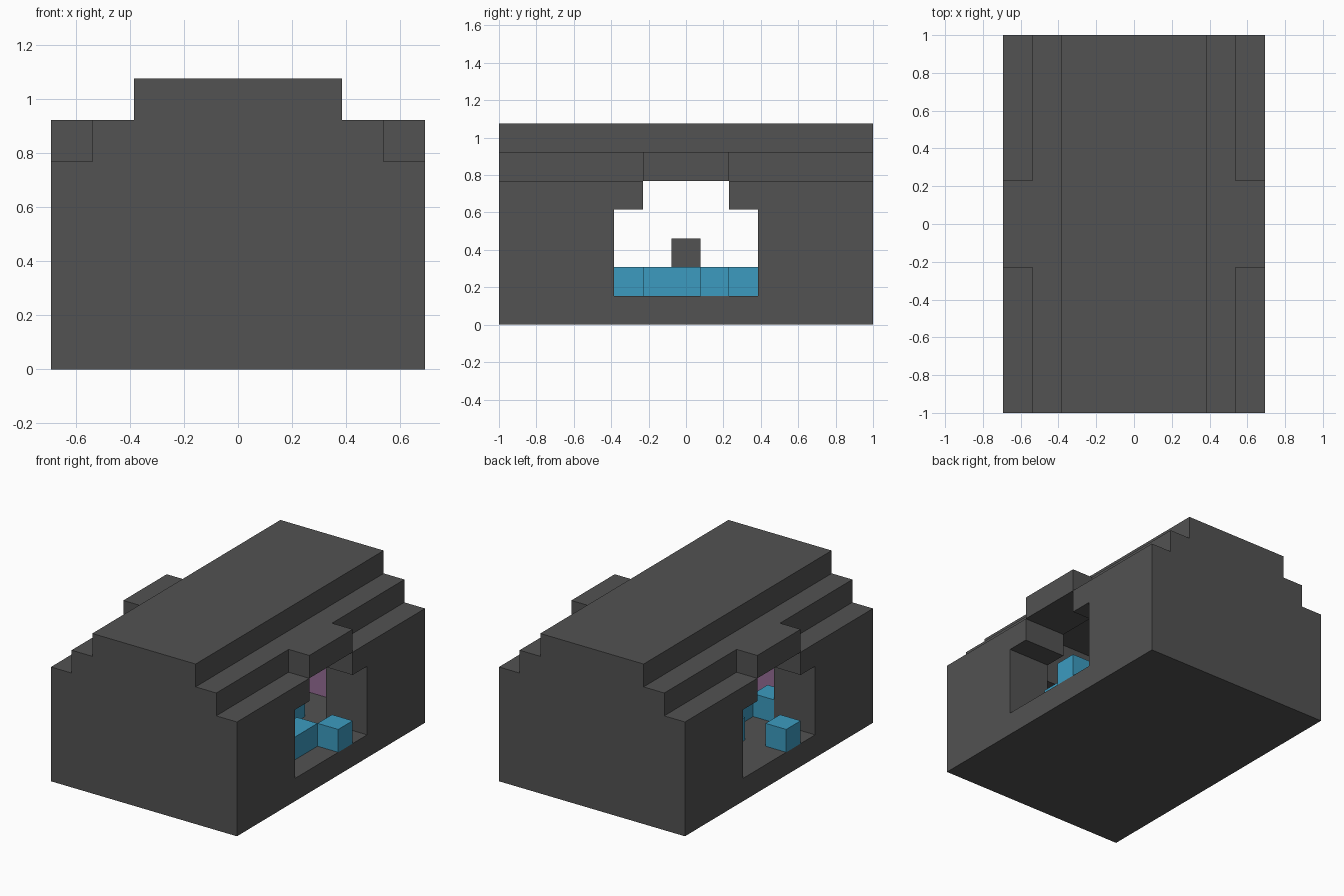
import bpy
import bmesh
from mathutils import Vector

cube = bpy.data.objects.get("Cube")
if cube:
    bpy.data.objects.remove(cube, do_unlink=True)

U = 2 / 13  # one building block
ORIGIN = Vector((4.5, 6.5, 0))  # centre of the 9 x 13 block plan


def material(name, color):
    mat = bpy.data.materials.new(name)
    mat.use_nodes = True
    mat.diffuse_color = (*color, 1)
    mat.node_tree.nodes["Principled BSDF"].inputs["Base Color"].default_value = (*color, 1)
    return mat


STONE = material("dark grey stone", (0.085, 0.085, 0.085))
BLUE = material("light blue", (0.045, 0.33, 0.53))
MAUVE = material("mauve", (0.30, 0.15, 0.30))


def finish(name, bm, mat):
    bmesh.ops.recalc_face_normals(bm, faces=bm.faces)
    mesh = bpy.data.meshes.new(name)
    bm.to_mesh(mesh)
    bm.free()
    obj = bpy.data.objects.new(name, mesh)
    mesh.materials.append(mat)
    bpy.context.collection.objects.link(obj)
    return obj


def box(name, low, high, mat=STONE):
    """Box between two corners given in block units."""
    low, high = ((Vector(p) - ORIGIN) * U for p in (low, high))
    bm = bmesh.new()
    bmesh.ops.create_cube(bm, size=1)
    for v in bm.verts:
        v.co = (low + high) / 2 + v.co * (high - low)
    return finish(name, bm, mat)


def combine(target, tool, operation):
    mod = target.modifiers.new(operation.lower(), "BOOLEAN")
    mod.operation, mod.object, mod.solver = operation, tool, "EXACT"
    bpy.context.view_layer.objects.active = target
    bpy.ops.object.modifier_apply(modifier=mod.name)
    bpy.data.objects.remove(tool, do_unlink=True)


# Building shell: stepped gable profile extruded from front to back
half = [(4.5, 0), (4.5, 5), (3.5, 5), (3.5, 6), (2.5, 6), (2.5, 7)]
outline = half + [(-x, z) for x, z in reversed(half)]
bm = bmesh.new()
face = bm.faces.new([bm.verts.new((x * U, -1, z * U)) for x, z in outline])
sweep = bmesh.ops.extrude_face_region(bm, geom=[face])
bmesh.ops.translate(bm, vec=(0, 2, 0),
                    verts=[g for g in sweep["geom"] if isinstance(g, bmesh.types.BMVert)])
shell = finish("building_shell", bm, STONE)

# Raised lintels over both side openings
for low, high in ((0, 1.5), (7.5, 9)):
    combine(shell, box("lintel", (low, 5, 4.5), (high, 8, 6)), "UNION")

# Room, end alcoves and the stepped openings through the sides
for low, high in (
    ((2, 3, 1), (7, 10, 6)),
    ((2, 2, 1), (7, 11, 4)),
    ((-1, 4, 1), (10, 9, 4)),
    ((-1, 5, 1), (10, 8, 5)),
):
    combine(shell, box("cutter", low, high), "DIFFERENCE")

# Coloured panels on the end walls
box("front_wall_panel", (2, 2, 1), (7, 2.04, 4), MAUVE)
box("back_wall_panel", (2, 10.96, 1), (7, 11, 4), MAUVE)

# Central pedestal
box("pedestal", (4, 6, 1), (5, 7, 3))

# Blue seats: column, first row, last row
seats = [(8, 7, 8), (7, 5, 7), (5, 8, 9), (0, 5, 6), (2, 6, 8), (2, 3, 4), (3, 4, 5)]
for n, (x, start, end) in enumerate(seats, 1):
    box(f"blue_seat_{n}", (x, start, 1), (x + 1, end, 2), BLUE)
